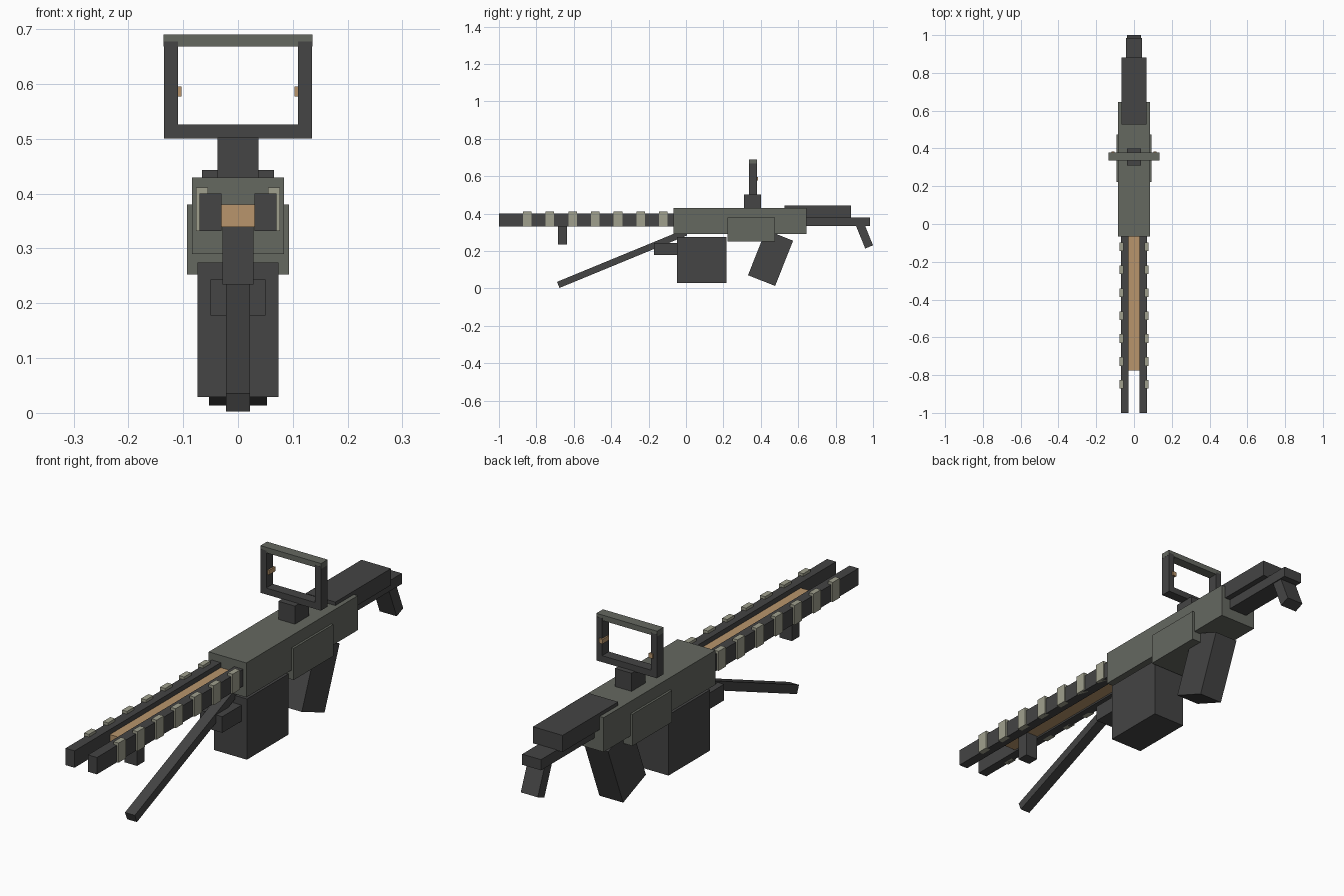
import bpy
import math
from mathutils import Matrix, Vector

cube = bpy.data.objects.get("Cube")
if cube:
    bpy.data.objects.remove(cube, do_unlink=True)


def material(name, rgb):
    mat = bpy.data.materials.new(name)
    mat.use_nodes = True
    color = (*rgb, 1)
    mat.diffuse_color = color
    mat.node_tree.nodes["Principled BSDF"].inputs["Base Color"].default_value = color
    return mat


dark = material("dark gray metal", (0.058, 0.058, 0.058))
green = material("green gray metal", (0.13, 0.138, 0.118))
copper = material("copper", (0.48, 0.30, 0.15))
pale = material("pale gray", (0.35, 0.35, 0.27))


def box(name, mat, x, y, z, tilt=0):
    """Box spanning the ranges x, y, z, turned by tilt degrees about its centre's x axis."""
    bpy.ops.mesh.primitive_cube_add(size=1)
    obj = bpy.context.object
    obj.name = name
    size = [r[1] - r[0] for r in (x, y, z)]
    centre = Vector([(r[0] + r[1]) / 2 for r in (x, y, z)])
    turn = Matrix.Rotation(math.radians(tilt), 4, "X")
    obj.data.transform(Matrix.Translation(centre) @ turn @ Matrix.Diagonal((*size, 1)))
    obj.data.materials.append(mat)
    return obj


def pair(name, mat, x, y, z):
    """The same box on the left (+x) and mirrored to the right."""
    box("left_" + name, mat, x, y, z)
    box("right_" + name, mat, (-x[1], -x[0]), y, z)


def bar(name, mat, half_width, start, end, thickness):
    """Straight bar between two (y, z) points."""
    a, b = Vector(start), Vector(end)
    mid, length = (a + b) / 2, (b - a).length
    angle = math.degrees(math.atan2(b.y - a.y, b.x - a.x))
    box(name, mat, (-half_width, half_width),
        (mid.x - length / 2, mid.x + length / 2),
        (mid.y - thickness / 2, mid.y + thickness / 2), angle)


# Receiver
box("receiver", green, (-0.084, 0.084), (-0.067, 0.645), (0.29, 0.429))
box("side_housing", green, (-0.093, 0.093), (0.222, 0.475), (0.252, 0.38))

# Twin rails, the core between them and the bands along their outer sides
pair("rail", dark, (0.03, 0.07), (-1, 0), (0.332, 0.4))
box("core", copper, (-0.03, 0.03), (-0.775, 0), (0.339, 0.38))
for i in range(7):
    y = -0.849 + 0.1213 * i
    pair(f"rail_band_{i + 1}", pale, (0.055, 0.077), (y - 0.023, y + 0.023), (0.332, 0.411))

# Parts below the barrel
box("front_post", dark, (-0.028, 0.028), (-0.684, -0.635), (0.234, 0.34))
bar("support_leg", dark, 0.022, (-0.683, 0.019), (0.0, 0.3), 0.035)
box("ammo_box", dark, (-0.074, 0.074), (-0.049, 0.217), (0.029, 0.274))
box("ammo_box_catch", dark, (-0.05, 0.05), (-0.172, -0.045), (0.178, 0.243))

# Slanted grip
bar("grip", dark, 0.053, (0.404, 0.042), (0.5, 0.284), 0.156)

# Stock
box("cheek_rest", dark, (-0.066, 0.066), (0.527, 0.882), (0.376, 0.443))
box("stock_bar", dark, (-0.042, 0.042), (0.6, 0.985), (0.335, 0.378))
bar("shoulder_rest", dark, 0.038, (0.979, 0.222), (0.927, 0.35), 0.045)

# Sight: mount, open frame and inner pointers
box("sight_mount", dark, (-0.037, 0.037), (0.31, 0.4), (0.42, 0.502))
box("sight_bottom", dark, (-0.135, 0.135), (0.336, 0.379), (0.5, 0.526))
pair("sight_post", dark, (0.109, 0.135), (0.336, 0.379), (0.526, 0.677))
box("sight_top", green, (-0.1355, 0.1355), (0.3365, 0.3785), (0.668, 0.69))
pair("sight_pointer", copper, (0.103, 0.12), (0.345, 0.385), (0.577, 0.595))
